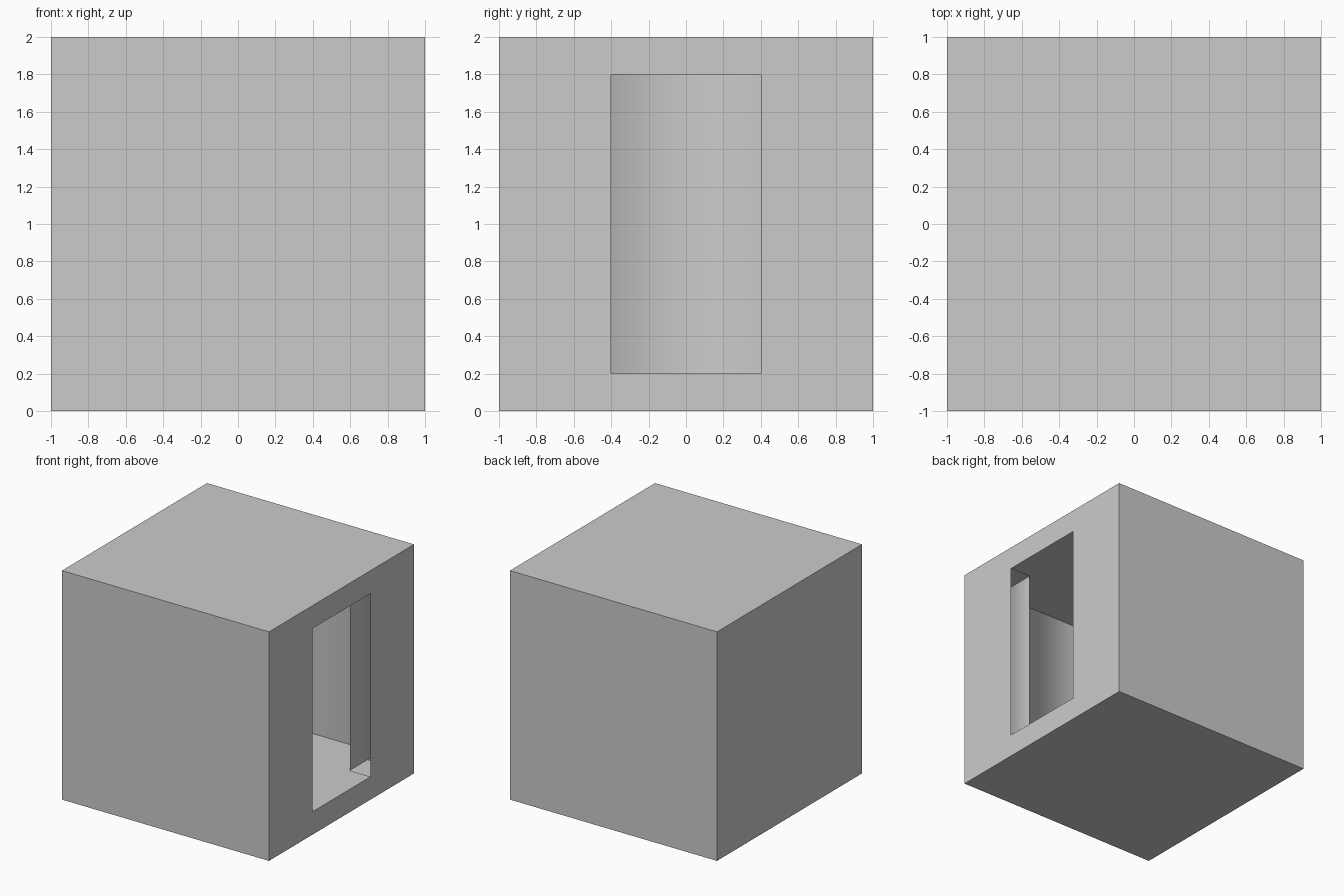
import bpy, bmesh

if "Cube" in bpy.data.objects:
    bpy.data.objects.remove(bpy.data.objects["Cube"])

HALF_W, Z0, Z1 = 0.4, 0.2, 1.8      # doorway half width, bottom and top


def shell(name, r, z0, z1, inward, smooth_walls=False, rim_x=None):
    """Box shell with a doorway cut out of its +x side; optional sill and lintel."""
    bm = bmesh.new()
    cache = {}

    def v(x, y, z):
        key = (x, y, z)
        if key not in cache:
            cache[key] = bm.verts.new(key)
        return cache[key]

    def face(pts, smooth=False):
        if inward:
            pts = pts[::-1]
        f = bm.faces.new([v(*p) for p in pts])
        f.smooth = smooth

    w = HALF_W
    s = smooth_walls
    flush = z0 == Z0                 # doorway reaches floor and ceiling
    low = [(r, -w, z0), (r, w, z0)] if flush else []
    high = [(r, -w, z1), (r, w, z1)] if flush else []

    # floor, ceiling, back, front and left walls
    face([(-r, -r, z0), (-r, r, z0), (r, r, z0)] + low[::-1] + [(r, -r, z0)])
    face([(-r, -r, z1), (r, -r, z1)] + high + [(r, r, z1), (-r, r, z1)])
    face([(-r, -r, z0), (r, -r, z0), (r, -r, z1), (-r, -r, z1)], s)
    face([(r, r, z0), (-r, r, z0), (-r, r, z1), (r, r, z1)], s)
    face([(-r, r, z0), (-r, -r, z0), (-r, -r, z1), (-r, r, z1)], s)

    # doorway side
    outer = [(r, -r, z0), (r, r, z0), (r, r, z1), (r, -r, z1)]
    hole = [(r, -w, Z0), (r, w, Z0), (r, w, Z1), (r, -w, Z1)]
    for i in range(4):
        j = (i + 1) % 4
        if flush and i in (0, 2):    # no wall below or above the doorway
            continue
        face([outer[i], outer[j], hole[j], hole[i]], s)

    # sill and lintel joining the two shells
    if rim_x:
        face([(r, -w, Z0), (r, w, Z0), (rim_x, w, Z0), (rim_x, -w, Z0)])
        face([(r, w, Z1), (r, -w, Z1), (rim_x, -w, Z1), (rim_x, w, Z1)])

    me = bpy.data.meshes.new(name)
    bm.to_mesh(me)
    bm.free()
    ob = bpy.data.objects.new(name, me)
    bpy.context.collection.objects.link(ob)
    return ob


# outer block
shell("outer_shell", 1.0, 0.0, 2.0, inward=False)
# hollow room inside, facing inward
shell("inner_room", 0.8, Z0, Z1, inward=True, smooth_walls=True, rim_x=1.0)
